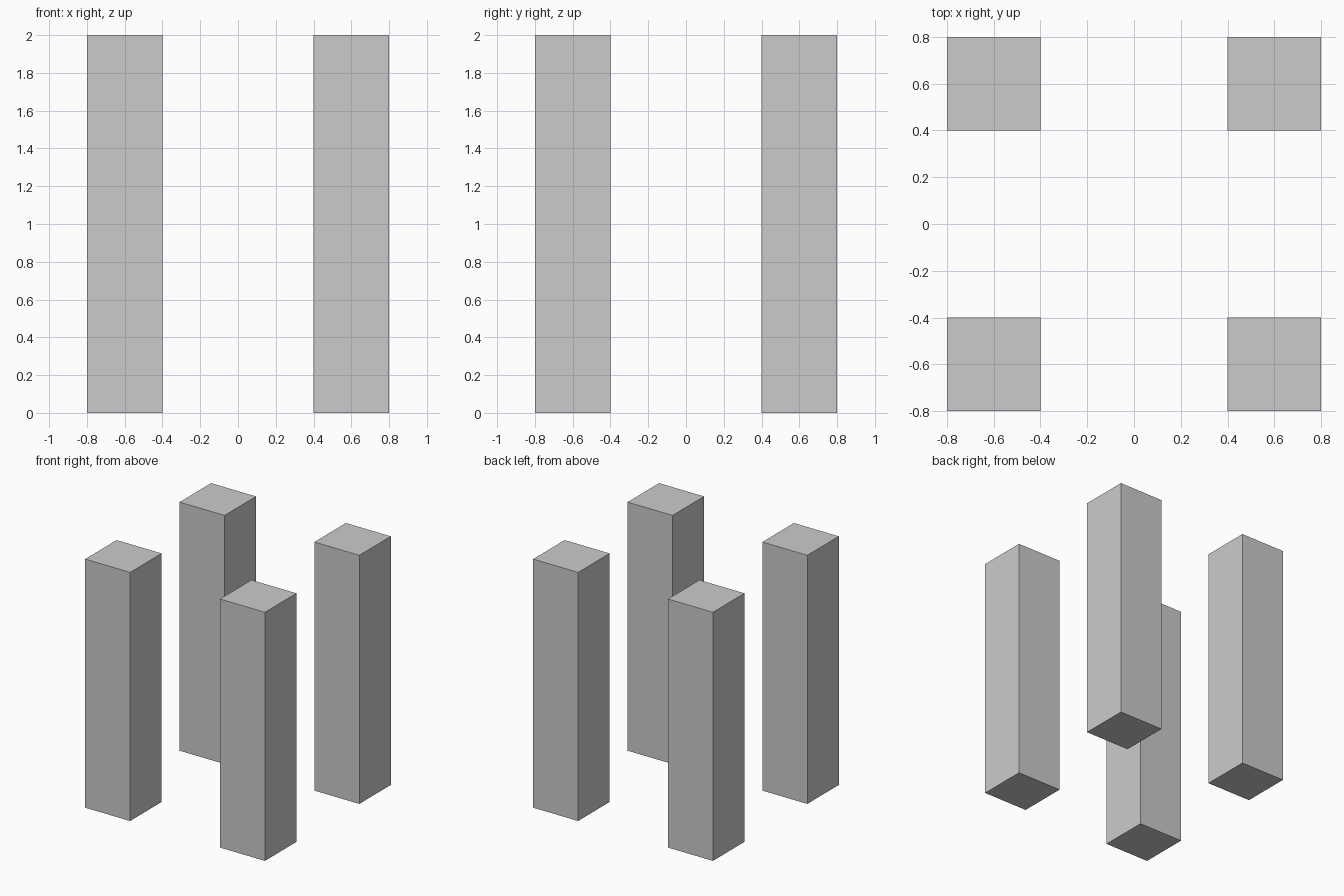
import bpy

if "Cube" in bpy.data.objects:
    bpy.data.objects.remove(bpy.data.objects["Cube"])

WIDTH, HEIGHT, OFFSET = 0.4, 2.0, 0.6


def add_pillar(name, x, y):
    bpy.ops.mesh.primitive_cube_add(size=1, location=(x, y, HEIGHT / 2))
    pillar = bpy.context.object
    pillar.name = name
    pillar.scale = (WIDTH, WIDTH, HEIGHT)
    bpy.ops.object.transform_apply(location=False, rotation=False, scale=True)


# Four square pillars, one at each corner
for side, x in (("left", -OFFSET), ("right", OFFSET)):
    for end, y in (("front", -OFFSET), ("back", OFFSET)):
        add_pillar(f"{end}_{side}_pillar", x, y)
